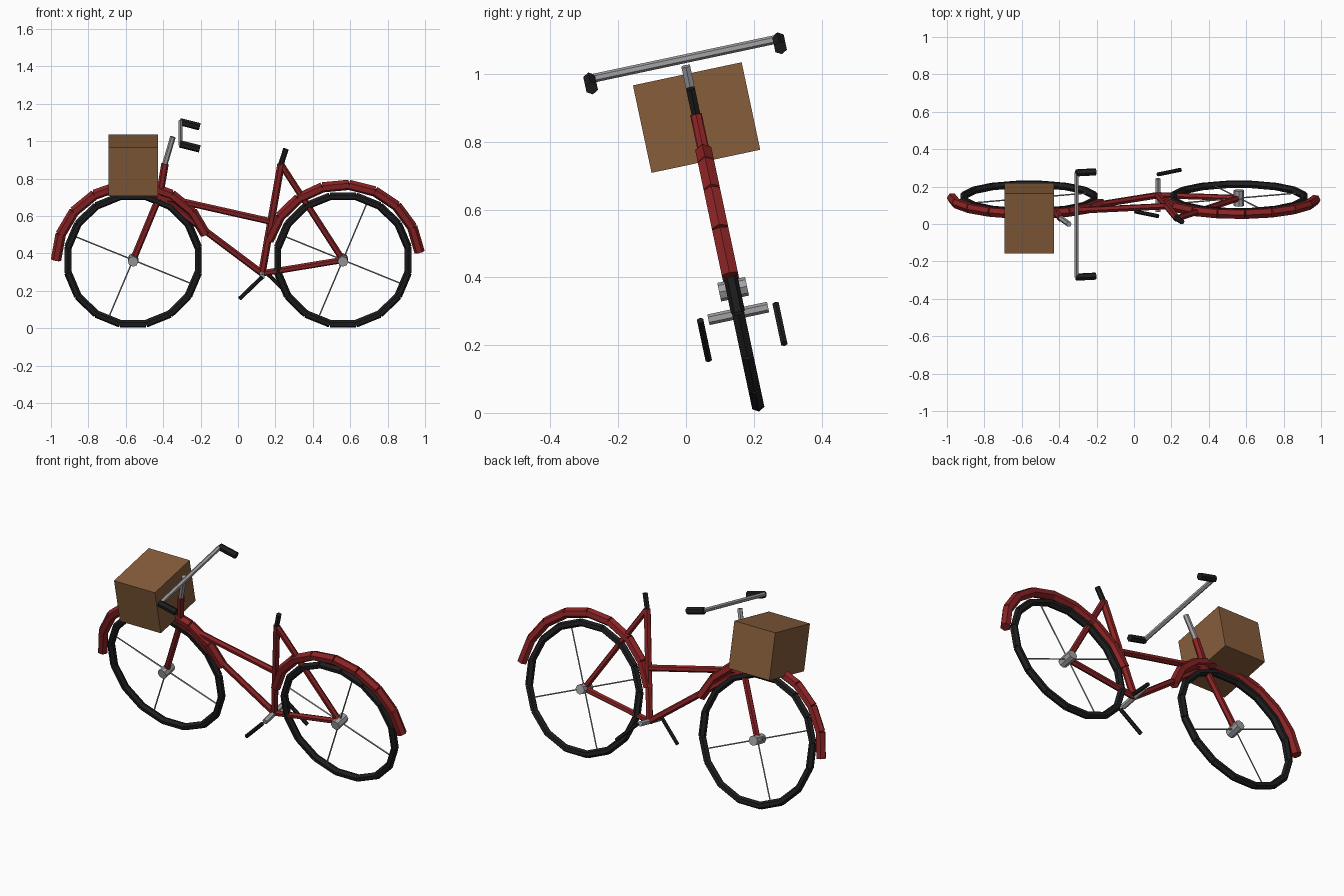
import bpy, bmesh, math
from mathutils import Matrix, Vector

if "Cube" in bpy.data.objects:
    bpy.data.objects.remove(bpy.data.objects["Cube"])

# The bicycle is built upright around its axle height, then leaned over
LEAN = Matrix.Translation((0, 0.139, 0.365)) @ Matrix.Rotation(math.radians(12), 4, 'X')
AXLE = 0.561


def material(name, col):
    m = bpy.data.materials.new(name)
    m.diffuse_color = (*col, 1)
    m.use_nodes = True
    m.node_tree.nodes["Principled BSDF"].inputs["Base Color"].default_value = m.diffuse_color
    return m


RED = material("red_paint", (0.26, 0.017, 0.018))
BLACK = material("black_rubber", (0.013, 0.013, 0.013))
GREY = material("grey_metal", (0.36, 0.36, 0.38))
BROWN = material("brown_wicker", (0.24, 0.11, 0.044))


def finish(name, bm, mat):
    bm.transform(LEAN)
    me = bpy.data.meshes.new(name)
    bm.to_mesh(me)
    bm.free()
    me.materials.append(mat)
    ob = bpy.data.objects.new(name, me)
    bpy.context.collection.objects.link(ob)
    return ob


def tubes(name, pairs, r, mat, sides=6):
    """One object made of straight capped tubes between pairs of points."""
    bm = bmesh.new()
    for a, b in pairs:
        a, b = Vector(a), Vector(b)
        d = b - a
        m = Matrix.Translation((a + b) / 2) @ d.to_track_quat('Z', 'Y').to_matrix().to_4x4()
        bmesh.ops.create_cone(bm, cap_ends=True, segments=sides, radius1=r, radius2=r,
                              depth=d.length, matrix=m)
    return finish(name, bm, mat)


def arc(cx, r, a0, a1, n):
    """Pairs of points along an arc in the wheel plane."""
    p = []
    for i in range(n + 1):
        a = math.radians(a0 + (a1 - a0) * i / n)
        p.append((cx + r * math.cos(a), 0, r * math.sin(a)))
    return list(zip(p, p[1:]))


def pt(x, z):
    """Point on the bicycle's middle plane from front-view position."""
    return (x, 0, (z - 0.36) / 0.978)


# Wheels and mudguards
for side, cx, a0, a1 in (("front", -AXLE, 180, 20), ("rear", AXLE, 165, 6)):
    tubes(side + "_tyre", arc(cx, 0.355, 11.25, 371.25, 16), 0.021, BLACK)
    tubes(side + "_mudguard", arc(cx, 0.412, a0, a1, 8), 0.028, RED)
    tubes(side + "_hub", [((cx, -0.042, 0), (cx, 0.042, 0))], 0.028, GREY, 8)
    spokes = []
    for k in range(4):
        a = math.radians(67.5 + 90 * k)
        spokes.append(((cx, 0, 0), (cx + 0.35 * math.cos(a), 0, 0.35 * math.sin(a))))
    tubes(side + "_spokes", spokes, 0.004, GREY, 5)

# Frame
bracket, seat_top = pt(0.128, 0.289), pt(0.23, 0.872)
head_low, head_top = pt(-0.42, 0.70), pt(-0.39, 0.875)
rear, front = (AXLE, 0, 0), (-AXLE, 0, 0)
tubes("seat_tube", [(bracket, seat_top)], 0.02, RED)
tubes("head_tube", [(head_low, head_top)], 0.02, RED)
tubes("main_tubes", [(head_low, bracket), (head_low, pt(0.18, 0.565))], 0.018, RED)
tubes("rear_stays", [(seat_top, rear), (bracket, rear)], 0.017, RED)
tubes("fork", [(front, head_low)], 0.018, RED)
tubes("seat_post", [(seat_top, pt(0.256, 0.953))], 0.015, BLACK)

# Stem, handlebar and grips
tubes("stem", [(head_top, pt(-0.348, 1.018))], 0.015, GREY)
tubes("handlebar", [((-0.307, -0.285, 0.695), (-0.307, 0.285, 0.695))], 0.013, GREY)
tubes("grips", [((-0.31, s * 0.285, 0.695), (-0.205, s * 0.285, 0.668)) for s in (-1, 1)],
      0.02, BLACK)

# Crank axle and crank arms
tubes("crank_axle", [((0.128, -0.09, -0.073), (0.128, 0.09, -0.073))], 0.016, GREY)
tubes("crank_arms", [((0.128, s * 0.114, -0.07), (0.128 + s * 0.12, s * 0.114, -0.188))
                     for s in (-1, 1)], 0.011, BLACK)

# Box basket over the front wheel
bm = bmesh.new()
bmesh.ops.create_cube(bm, size=1, matrix=Matrix.Translation((-0.561, 0, 0.518))
                      @ Matrix.Diagonal((0.265, 0.328, 0.264, 1)))
finish("basket", bm, BROWN)
